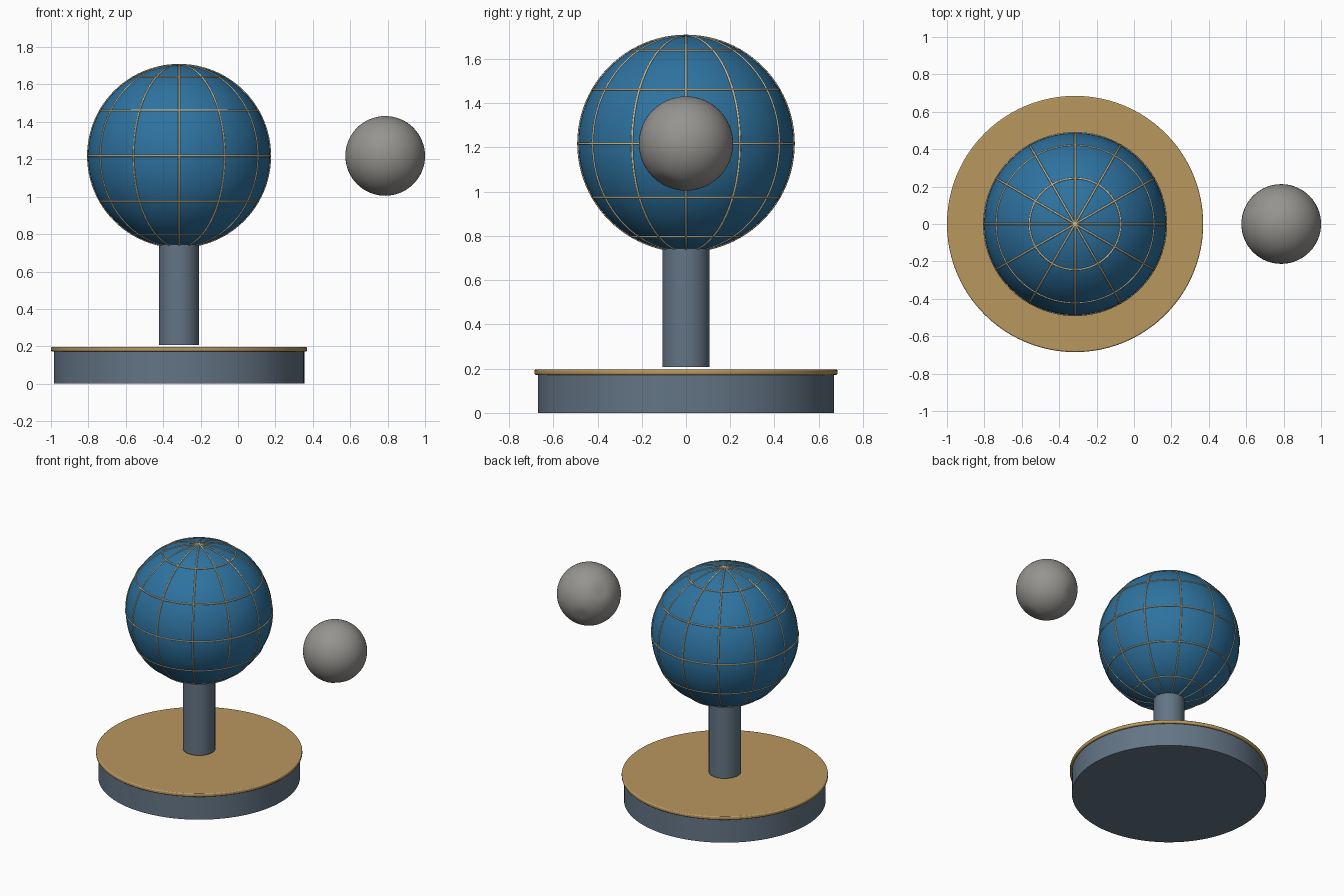
import bpy, math
from mathutils import Vector

if "Cube" in bpy.data.objects:
    bpy.data.objects.remove(bpy.data.objects["Cube"])

CX, CZ, R = -0.315, 1.218, 0.487   # globe axis, centre height, radius


def mat(name, rgb):
    m = bpy.data.materials.new(name)
    m.diffuse_color = (*rgb, 1)
    m.use_nodes = True
    m.node_tree.nodes["Principled BSDF"].inputs["Base Color"].default_value = m.diffuse_color
    return m


slate = mat("slate_grey", (0.127, 0.178, 0.235))
gold = mat("brass", (0.48, 0.31, 0.112))
blue = mat("ocean_blue", (0.027, 0.17, 0.35))
cream = mat("pale_line", (0.62, 0.55, 0.36))
grey = mat("moon_grey", (0.305, 0.296, 0.279))


def finish(name, m, angle=40):
    ob = bpy.context.object
    ob.name = name
    ob.data.materials.append(m)
    bpy.ops.object.shade_smooth_by_angle(angle=math.radians(angle))
    return ob


def cylinder(name, m, r, z0, z1, bevel=0):
    bpy.ops.mesh.primitive_cylinder_add(vertices=96, radius=r, depth=z1 - z0,
                                        location=(CX, 0, (z0 + z1) / 2))
    ob = finish(name, m)
    if bevel:
        b = ob.modifiers.new("bevel", 'BEVEL')
        b.width, b.segments, b.limit_method = bevel, 3, 'ANGLE'


def ring(name, r, z, rot=(0, 0, 0)):
    bpy.ops.mesh.primitive_torus_add(major_radius=r, minor_radius=0.005,
                                     major_segments=96, minor_segments=8,
                                     location=(CX, 0, z), rotation=rot)
    finish(name, cream, 60)


# Stand
cylinder("base", slate, 0.67, 0, 0.172)
cylinder("base_rim", gold, 0.685, 0.172, 0.197, 0.007)
cylinder("column", slate, 0.107, 0.208, 0.78)

# Globe
bpy.ops.mesh.primitive_uv_sphere_add(segments=96, ring_count=48, radius=R,
                                     location=(CX, 0, CZ))
finish("globe", blue)

# Latitude and longitude lines
for lat in (-60, -30, 0, 30, 60):
    a = math.radians(lat)
    ring(f"latitude_line_{lat}", R * math.cos(a), CZ + R * math.sin(a))
for i in range(6):
    ring(f"longitude_line_{i}", R, CZ, (math.pi / 2, 0, math.radians(30 * i)))

# Moon with a few shallow dents
bpy.ops.mesh.primitive_uv_sphere_add(segments=64, ring_count=32, radius=0.213,
                                     location=(0.787, 0, CZ))
moon = finish("moon", grey, 60)
dents = [Vector(d).normalized() for d in
         ((0.4, -0.4, -0.85), (-0.3, 0.8, -0.3), (-0.7, 0.4, 0.4))]
for v in moon.data.vertices:
    n = v.co.normalized()
    for d in dents:
        t = n.angle(d) / 0.35
        if t < 1:
            v.co -= n * 0.006 * (1 - t * t) ** 2
